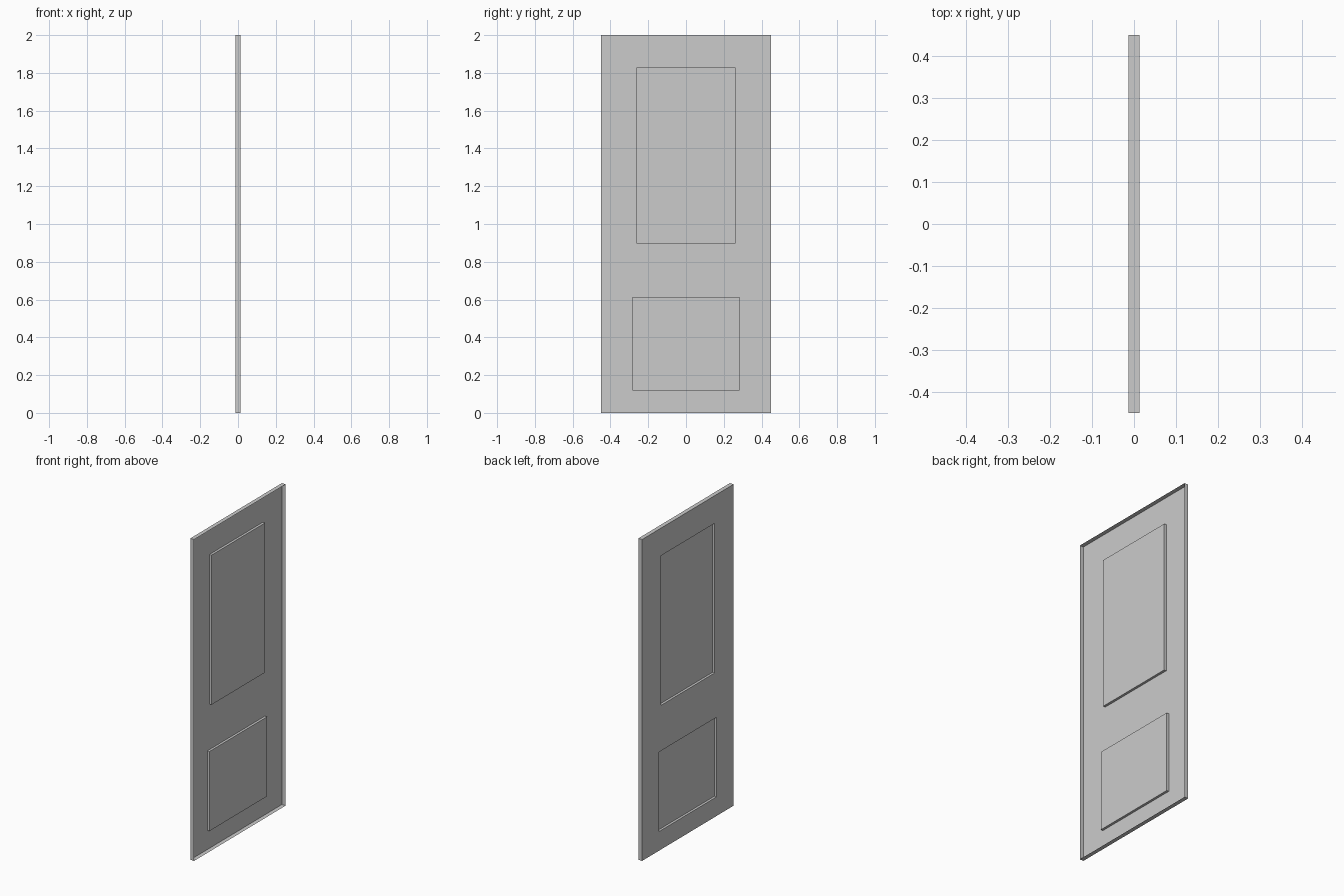
import bpy, bmesh

if "Cube" in bpy.data.objects:
    bpy.data.objects.remove(bpy.data.objects["Cube"])

# Pressed door skin: face sheet on -x, rim returning to +x, back left open
X_FACE, X_RIM, X_PANEL = -0.013, 0.013, 0.002
DOOR = (-0.45, 0.45, 0.0, 2.0)
PANELS = [(-0.283, 0.283, 0.119, 0.614), (-0.262, 0.262, 0.897, 1.828)]

bm = bmesh.new()


def corners(r, x):
    y0, y1, z0, z1 = r
    return [(x, y0, z0), (x, y0, z1), (x, y1, z1), (x, y1, z0)]


def face(pts):
    return bm.faces.new([bm.verts.new(p) for p in pts])


def walls(r, xa, xb):
    a, b = corners(r, xa), corners(r, xb)
    for i in range(4):
        j = (i + 1) % 4
        face([a[i], a[j], b[j], b[i]])


# Flat face around each panel: four mitred quads per frame, split mid-rail
split = (PANELS[0][3] + PANELS[1][2]) / 2
frames = [(-0.45, 0.45, 0.0, split), (-0.45, 0.45, split, 2.0)]
for frame, panel in zip(frames, PANELS):
    o, n = corners(frame, X_FACE), corners(panel, X_FACE)
    for i in range(4):
        j = (i + 1) % 4
        face([o[i], o[j], n[j], n[i]])
    # Recessed panel and its step
    walls(panel, X_FACE, X_PANEL)
    face(corners(panel, X_PANEL))

# Door edges
walls(DOOR, X_FACE, X_RIM)

# Split the long side walls where the frames meet, then weld
cut = bmesh.ops.bisect_plane(bm, geom=bm.verts[:] + bm.edges[:] + bm.faces[:],
                             plane_co=(0, 0, split), plane_no=(0, 0, 1))
bmesh.ops.remove_doubles(bm, verts=bm.verts[:], dist=0.0001)
bmesh.ops.recalc_face_normals(bm, faces=bm.faces[:])
flat = max(bm.faces, key=lambda f: f.calc_area() * (abs(f.normal.x) > 0.9))
if flat.normal.x > 0:
    bmesh.ops.reverse_faces(bm, faces=bm.faces[:])

mesh = bpy.data.meshes.new("door_panel")
bm.to_mesh(mesh)
bm.free()
door = bpy.data.objects.new("door_panel", mesh)
bpy.context.collection.objects.link(door)
